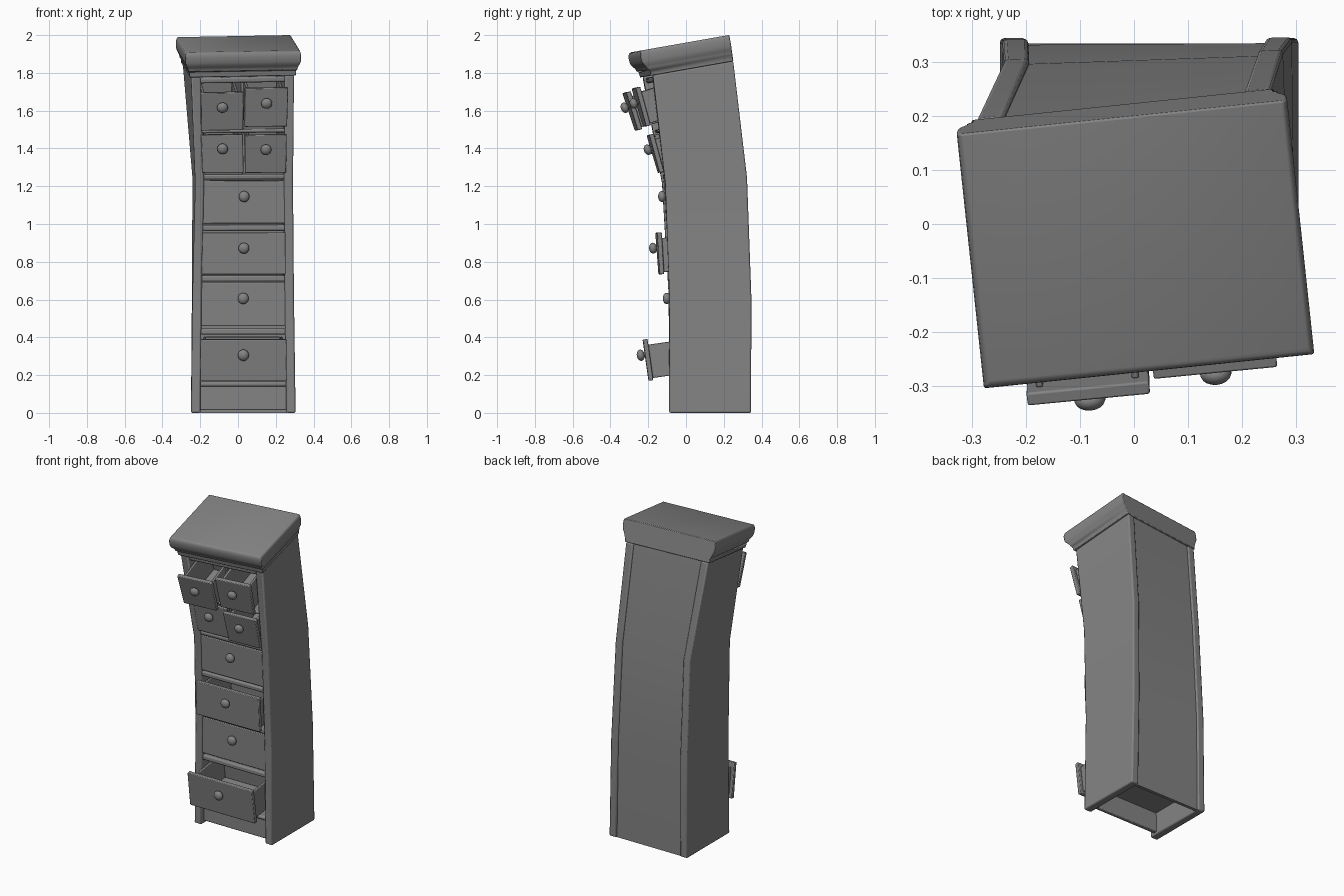
import bpy, bmesh
from math import radians
from mathutils import Matrix, Vector

if "Cube" in bpy.data.objects:
    bpy.data.objects.remove(bpy.data.objects["Cube"])

# Spine of the crooked cabinet: height, centre, tilt, twist, width scale
FRAMES = [(0.0, (0.028, 0.128, 0.0), 0, 0, 1.0),
          (0.62, (0.026, 0.127, 0.62), 0, 0.4, 0.97),
          (1.23, (0.025, 0.098, 1.23), 4, 2, 0.935),
          (1.83, (0.002, 0.01, 1.82), 10, 6, 0.99)]
FRONT_Z = [0, 0.62, 1.215, 1.782]
W, D = 0.277, 0.217      # half width and half depth

# Dark grey surface
GREY = bpy.data.materials.new("dark_grey")
GREY.diffuse_color = (0.23, 0.23, 0.23, 1)
GREY.use_nodes = True
GREY.node_tree.nodes["Principled BSDF"].inputs["Base Color"].default_value = GREY.diffuse_color


def place(f, x, y, up=0.0):
    rx = Matrix.Rotation(radians(f[2]), 3, 'X')
    rz = Matrix.Rotation(radians(f[3]), 3, 'Z')
    return Vector(f[1]) + rx @ (rz @ Vector((x * f[4], y, up)))


def warp(p):
    x, y, s = p
    if s >= FRAMES[3][0]:
        return place(FRAMES[3], x, y, s - FRAMES[3][0])
    i = 0 if s < FRAMES[1][0] else 1 if s < FRAMES[2][0] else 2
    a, b = FRAMES[i], FRAMES[i + 1]
    return place(a, x, y).lerp(place(b, x, y), (s - a[0]) / (b[0] - a[0]))


def S(z):
    """Front height on the grid -> height along the spine."""
    i = 0 if z < FRONT_Z[1] else 1 if z < FRONT_Z[2] else 2
    t = (z - FRONT_Z[i]) / (FRONT_Z[i + 1] - FRONT_Z[i])
    return FRAMES[i][0] + t * (FRAMES[i + 1][0] - FRAMES[i][0])


def loft(bm, rings):
    """Stack rectangles (x0, x1, y0, y1, s) into a closed solid."""
    loops = [[bm.verts.new(c) for c in ((a, c0, s), (b, c0, s), (b, c1, s), (a, c1, s))]
             for a, b, c0, c1, s in rings]
    bm.faces.new(loops[0][::-1])
    bm.faces.new(loops[-1])
    for lo, hi in zip(loops, loops[1:]):
        for k in range(4):
            n = (k + 1) % 4
            bm.faces.new((lo[k], lo[n], hi[n], hi[k]))


def box(bm, x0, x1, y0, y1, *levels):
    loft(bm, [(x0, x1, y0, y1, s) for s in levels])


def finish(name, bm, bevel=0.005, pre=None):
    for v in bm.verts:
        v.co = warp(pre @ v.co if pre else v.co)
    me = bpy.data.meshes.new(name)
    bm.to_mesh(me)
    bm.free()
    me.materials.append(GREY)
    ob = bpy.data.objects.new(name, me)
    bpy.context.collection.objects.link(ob)
    if bevel:
        m = ob.modifiers.new("bevel", 'BEVEL')
        m.width, m.segments, m.limit_method, m.angle_limit = bevel, 2, 'ANGLE', radians(50)
    bpy.ops.object.select_all(action='DESELECT')
    bpy.context.view_layer.objects.active = ob
    ob.select_set(True)
    bpy.ops.object.shade_smooth_by_angle(angle=radians(50))
    return ob


LEVELS = [f[0] for f in FRAMES]

# Side panels
for name, sx in (("left_side", -1), ("right_side", 1)):
    bm = bmesh.new()
    a, b = sorted((sx * W, sx * (W - 0.05)))
    box(bm, a, b, -D, D, *LEVELS)
    finish(name, bm, 0.008)

# Recessed back panel
bm = bmesh.new()
box(bm, -W + 0.045, W - 0.045, D - 0.03, D - 0.01, *LEVELS)
finish("back_panel", bm, 0)

# Kick board under the lowest drawer
bm = bmesh.new()
box(bm, -W + 0.045, W - 0.045, -D + 0.03, -D + 0.055, 0.015, 0.15)
finish("kick_board", bm)

# Shelves with rail fronts between the drawer rows
for z0, z1 in ((.14, .165), (.415, .447), (.695, .727), (.963, .995),
               (1.235, 1.262), (1.48, 1.5), (1.745, 1.775)):
    bm = bmesh.new()
    box(bm, -W + 0.045, W - 0.045, -D + 0.01, D - 0.02, S(z0), S(z1))
    finish("shelf_rail", bm, 0.009)

# Divider between the paired drawers
bm = bmesh.new()
box(bm, -0.007, 0.007, -D + 0.04, D - 0.02, S(1.25), S(1.75))
finish("drawer_divider", bm, 0)


def drawer(name, x0, x1, z0, z1, pull, tip):
    s0, s1 = S(z0), S(z1)
    xc = (x0 + x1) / 2
    f, w = -D + 0.01, 0.014
    bm = bmesh.new()
    # front plate
    box(bm, x0, x1, f, f + 0.025, s0, s1)
    # open tray: two sides, back and bottom
    l, r, y0, y1 = x0 + 0.018, x1 - 0.018, f + 0.024, f + 0.33
    t0, t1 = s0 + 0.012, s1 - 0.03
    box(bm, l, l + w, y0, y1, t0, t1)
    box(bm, r - w, r, y0, y1, t0, t1)
    box(bm, l + w, r - w, y1 - w, y1, t0, t1)
    box(bm, l + w, r - w, y0, y1 - w, t0, t0 + w)
    # round knob on a short stem
    kc = Vector((xc, f - 0.022, (s0 + s1) / 2 + 0.03))
    bmesh.ops.create_uvsphere(bm, u_segments=18, v_segments=12, radius=0.03,
                              matrix=Matrix.Translation(kc) @ Matrix.Diagonal((1, 0.7, 1, 1)))
    bmesh.ops.create_cone(bm, cap_ends=True, segments=14, radius1=0.013, radius2=0.011, depth=0.03,
                          matrix=Matrix.Translation(kc + Vector((0, 0.015, 0))) @ Matrix.Rotation(radians(90), 4, 'X'))
    # slide out and tip forward about the lower lip of the opening
    pivot = Vector((0, -D, s0))
    pre = (Matrix.Translation(pivot) @ Matrix.Rotation(radians(tip), 4, 'X')
           @ Matrix.Translation(-pivot) @ Matrix.Translation((0, -pull, 0)))
    finish(name, bm, 0.004, pre)


# Wide drawers
X = 0.232
for i, (z0, z1, pull, tip) in enumerate(((.185, .405, .12, 8), (.46, .69, 0, 0),
                                         (.735, .957, .058, 1), (1.003, 1.23, 0, 0))):
    drawer(f"wide_drawer_{i + 1}", -X, X, z0, z1, pull, tip)
# Small paired drawers
drawer("small_drawer_lower_left", -X - .003, -0.003, 1.272, 1.475, .012, 2)
drawer("small_drawer_lower_right", 0.005, X + .004, 1.275, 1.48, .033, 8)
drawer("small_drawer_upper_left", -X - .008, -0.008, 1.52, 1.73, .105, 8)
drawer("small_drawer_upper_right", 0.002, X + .004, 1.53, 1.742, .075, 8)

# Moulded cornice, flush at the back
bm = bmesh.new()
PROFILE = ((0, .012), (.028, .014), (.034, .025), (.046, .027), (.056, .034), (.068, .044),
           (.082, .05), (.112, .052), (.126, .049), (.136, .044), (.14, .034))
loft(bm, [(-W - o * .7, W + o * .62, -D - o, D, 1.83 + h) for h, o in PROFILE])
finish("cornice", bm, 0.007)
